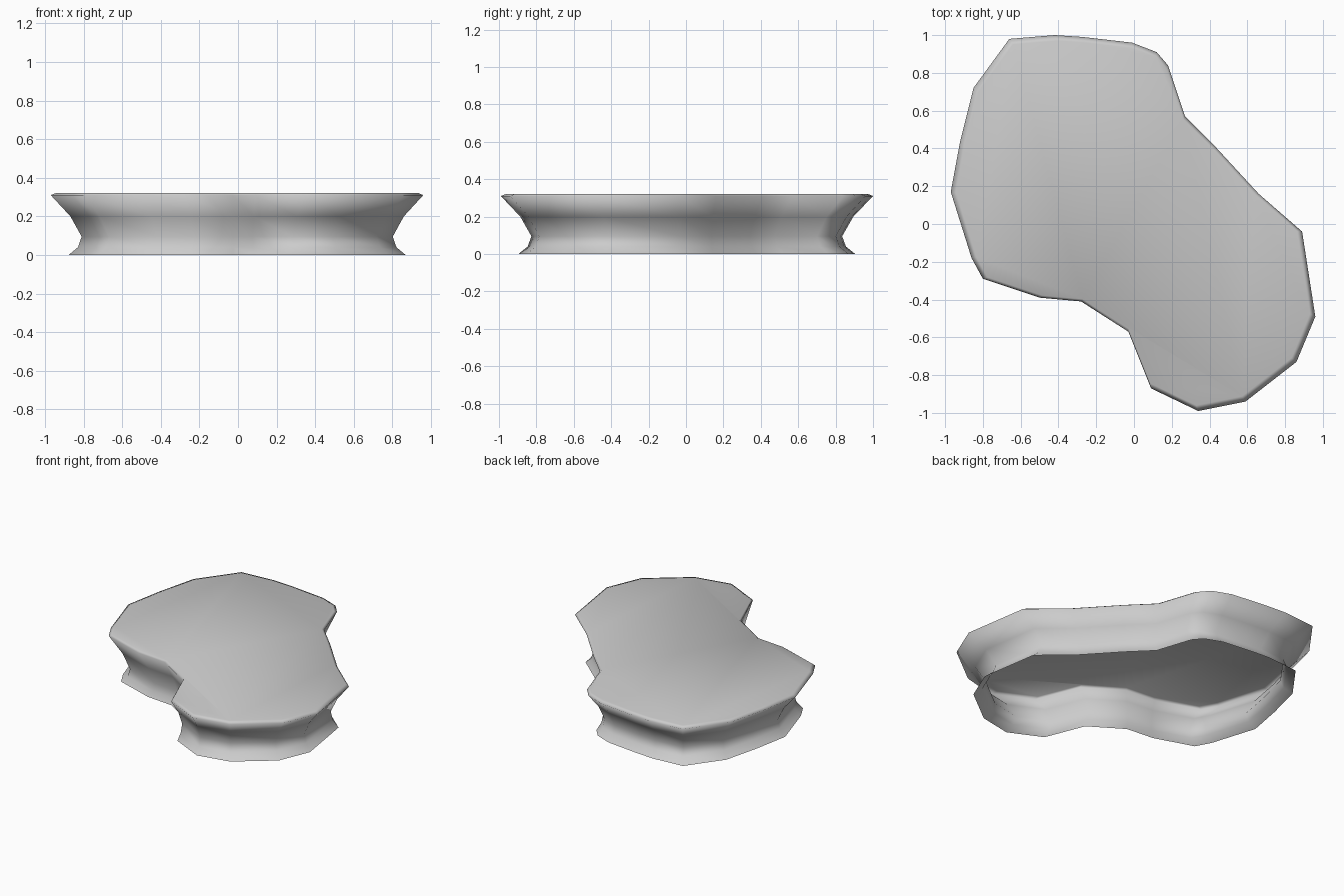
import bpy
import bmesh

default_cube = bpy.data.objects.get("Cube")
if default_cube:
    bpy.data.objects.remove(default_cube, do_unlink=True)

# Flat grey material
grey = bpy.data.materials.new("stone grey")
grey.use_nodes = True
colour = (0.6, 0.6, 0.6, 1)
grey.diffuse_color = colour
grey.node_tree.nodes["Principled BSDF"].inputs["Base Color"].default_value = colour

# Kidney-shaped outline of the rim, clockwise seen from above
outline = [
    (-.66, .98), (-.42, 1), (-.27, .99), (-.01, .96), (.12, .91), (.18, .84),
    (.27, .57), (.43, .41), (.66, .16), (.89, -.04), (.96, -.49), (.86, -.73),
    (.59, -.94), (.34, -.99), (.09, -.87), (-.03, -.57), (-.28, -.41),
    (-.5, -.39), (-.8, -.29), (-.86, -.18), (-.97, .17), (-.92, .44), (-.85, .72),
]

# Side profile from the open foot, over the waist, to the rim: (scale, height)
profile = [(.905, 0), (.855, .04), (.835, .095), (.895, .2), (1, .31), (.97, .322)]


def add_ring(bm, scale, height):
    """Add one scaled copy of the outline at the given height."""
    return [bm.verts.new((x * scale, y * scale, height)) for x, y in outline]


def bridge(bm, lower, upper):
    """Join two rings with a band of quads."""
    count = len(lower)
    for i in range(count):
        j = (i + 1) % count
        bm.faces.new((lower[i], upper[i], upper[j], lower[j]))


# Waisted shell, closed on top and open underneath
bm = bmesh.new()
rings = [add_ring(bm, scale, height) for scale, height in profile]
for lower, upper in zip(rings, rings[1:]):
    bridge(bm, lower, upper)
bm.faces.new(reversed(rings[-1]))
bm.normal_update()
for face in bm.faces:
    face.smooth = True

mesh = bpy.data.meshes.new("kidney_slab")
bm.to_mesh(mesh)
bm.free()
mesh.materials.append(grey)
slab = bpy.data.objects.new("kidney_slab", mesh)
bpy.context.collection.objects.link(slab)
